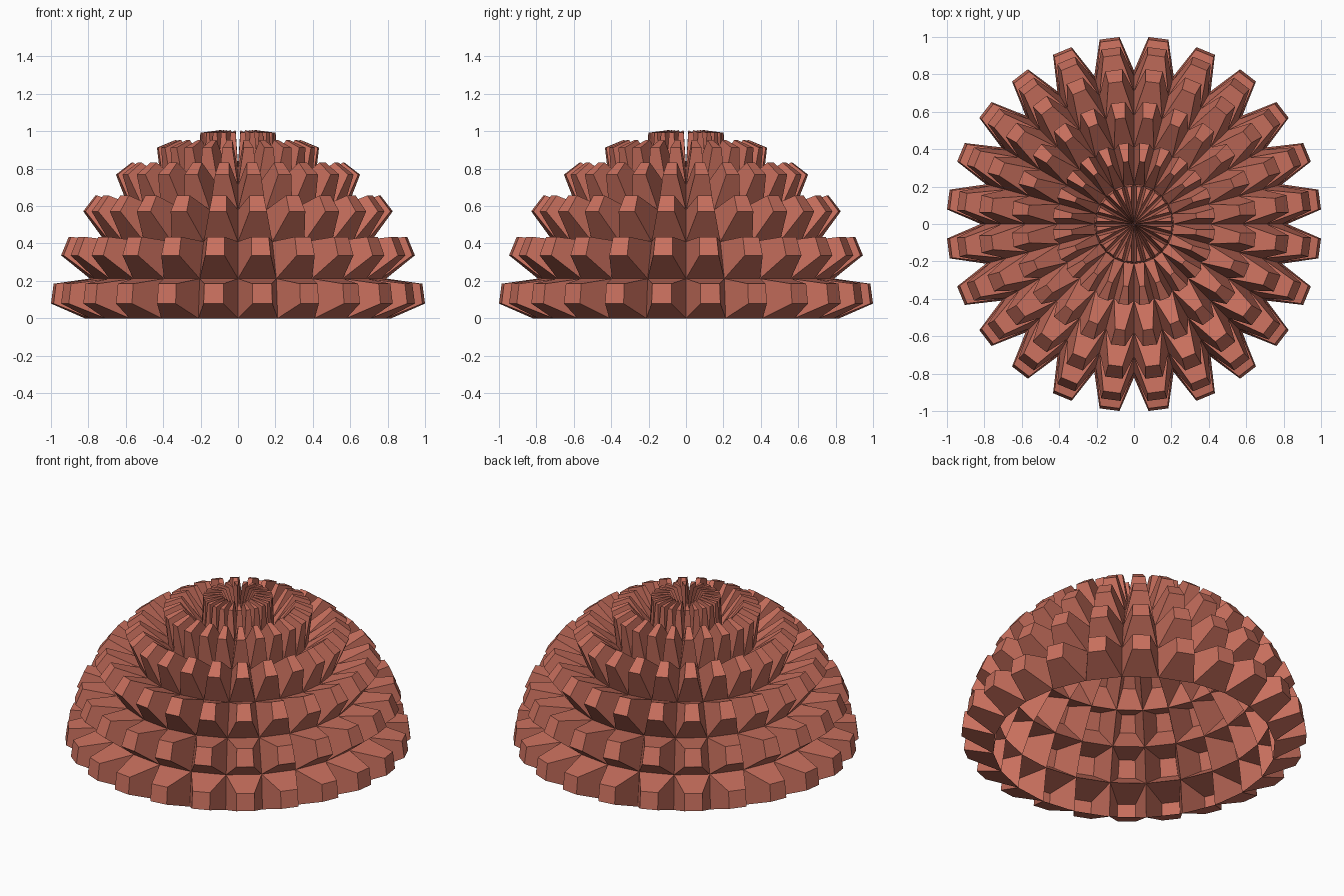
import bpy, bmesh

if "Cube" in bpy.data.objects:
    bpy.data.objects.remove(bpy.data.objects["Cube"])

RADIUS = 0.82      # base hemisphere
HEIGHT = 0.197     # how far each stud stands out
TAPER = 0.5        # stud tip size relative to its base

# Hemisphere: 24 segments, 6 rings, open underneath
bm = bmesh.new()
bmesh.ops.create_uvsphere(bm, u_segments=24, v_segments=12, radius=RADIUS)
bmesh.ops.delete(bm, geom=[v for v in bm.verts if v.co.z < -1e-4], context='VERTS')
for v in bm.verts:
    if abs(v.co.z) < 1e-4:
        v.co.z = 0.0
bm.normal_update()

# Studs: every face pushed out along its normal and tapered, hollow inside
studs = bmesh.ops.extrude_discrete_faces(bm, faces=bm.faces[:])["faces"]
for f in studs:
    f.normal_update()
    center, push = f.calc_center_median(), f.normal * HEIGHT
    for v in f.verts:
        v.co = center + (v.co - center) * TAPER + push
bm.normal_update()

mesh = bpy.data.meshes.new("studded_dome")
bm.to_mesh(mesh)
bm.free()
dome = bpy.data.objects.new("studded_dome", mesh)
bpy.context.collection.objects.link(dome)

# Terracotta colour
mat = bpy.data.materials.new("terracotta")
mat.diffuse_color = (0.58, 0.16, 0.11, 1.0)
mat.use_nodes = True
mat.node_tree.nodes["Principled BSDF"].inputs["Base Color"].default_value = mat.diffuse_color
mesh.materials.append(mat)
